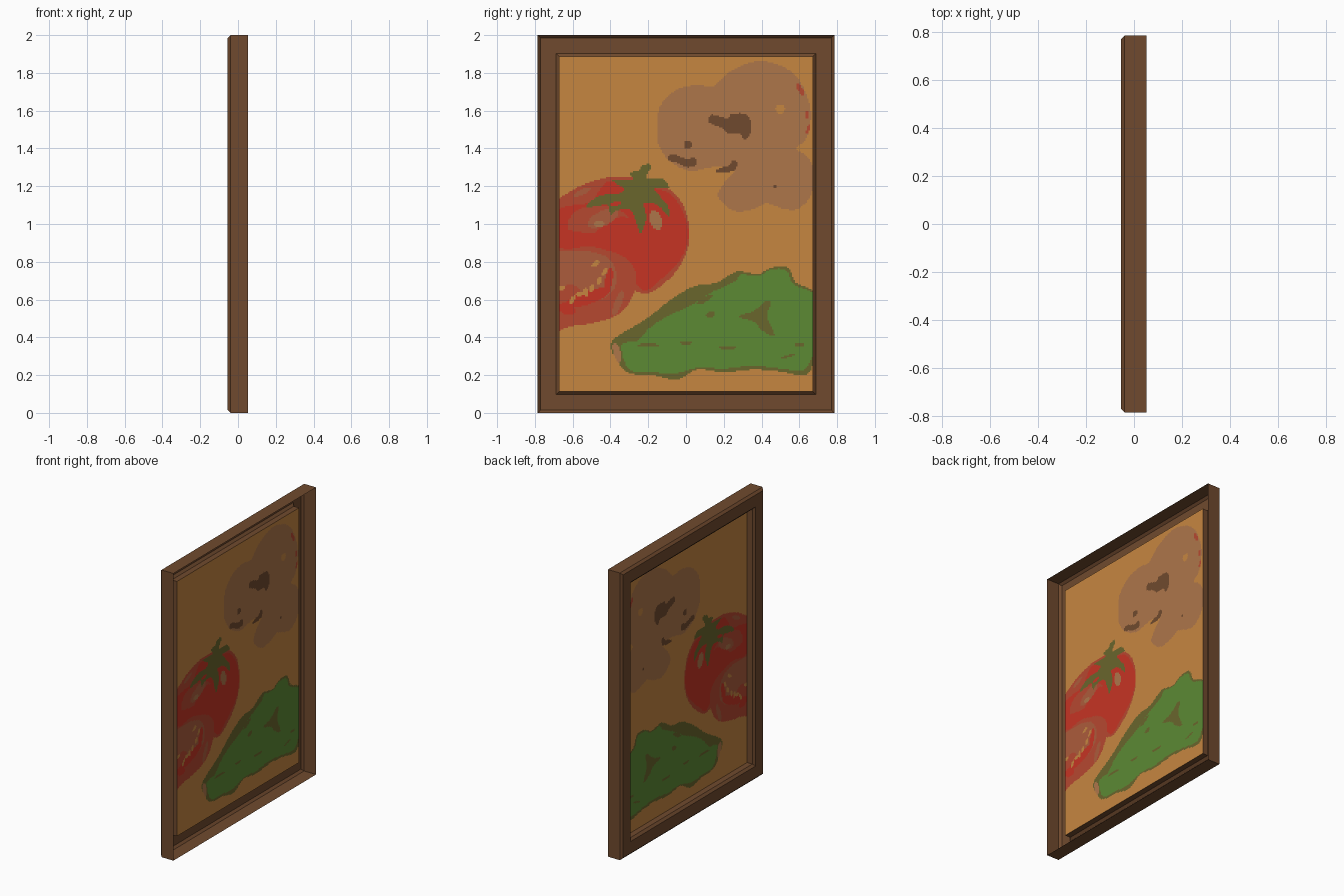
import bpy, bmesh, math

HY, H = 0.785, 2.0          # half width and height of the frame


def material(name, rgb):
    m = bpy.data.materials.new(name)
    lin = [((c / 255 + 0.055) / 1.055) ** 2.4 for c in rgb]
    m.diffuse_color = (*lin, 1)
    return m


NAMES = ["canvas_orange", "potato_tan", "wood_brown", "red", "muted_red", "flesh_pink", "olive", "green"]
RGB = [(198, 134, 64), (174, 118, 74), (112, 74, 46), (198, 52, 36),
       (182, 72, 48), (172, 92, 60), (106, 102, 44), (92, 138, 52)]
MATS = [material(n, c) for n, c in zip(NAMES, RGB)]
ORANGE, TAN, BROWN, RED, MUTED, PINK, OLIVE, GREEN = range(8)


def finish(bm, name, mats):
    me = bpy.data.meshes.new(name)
    bm.to_mesh(me)
    bm.free()
    for m in mats:
        me.materials.append(m)
    ob = bpy.data.objects.new(name, me)
    bpy.context.collection.objects.link(ob)


# Frame: open moulding profile (inset, x) swept round the rectangle
profile = [(0, 0.052), (0, -0.04), (0.015, -0.055), (0.097, -0.055), (0.113, -0.04), (0.113, 0.0)]
bm = bmesh.new()
rings = [[bm.verts.new((x, y, z)) for y, z in
          ((-HY + u, u), (HY - u, u), (HY - u, H - u), (-HY + u, H - u))] for u, x in profile]
for a, b in zip(rings, rings[1:]):
    for i in range(4):
        j = (i + 1) % 4
        bm.faces.new((a[i], b[i], b[j], a[j]))
finish(bm, "frame", [MATS[BROWN]])


# Painted shapes: (colour, box, outline), later ones cover earlier ones
shapes = []


def paint(colour, pts, smooth=True):
    out, n = [], len(pts)
    for i in range(n):
        p0, p1, p2, p3 = (pts[(i + k) % n] for k in (-1, 0, 1, 2))
        for t in ((0, 0.25, 0.5, 0.75) if smooth else (0,)):
            out.append(tuple(0.5 * (2 * b + (c - a) * t + (2 * a - 5 * b + 4 * c - d) * t * t
                                    + (3 * b - a - 3 * c + d) * t ** 3)
                             for a, b, c, d in zip(p0, p1, p2, p3)))
    ys, zs = zip(*out)
    shapes.append((colour, min(ys), max(ys), min(zs), max(zs), out))


def blob(colour, y, z, ry, rz, tilt=0):
    c, s = math.cos(math.radians(tilt)), math.sin(math.radians(tilt))
    ring = [(ry * math.cos(k * math.pi / 8), rz * math.sin(k * math.pi / 8)) for k in range(16)]
    paint(colour, [(y + c * p - s * q, z + s * p + c * q) for p, q in ring], False)


# Potatoes
paint(TAN, [(-.15, 1.5), (-.14, 1.62), (-.05, 1.71), (.06, 1.735), (.15, 1.73), (.22, 1.8), (.36, 1.86),
            (.5, 1.84), (.6, 1.76), (.66, 1.6), (.64, 1.46), (.585, 1.4), (.64, 1.36), (.675, 1.28),
            (.66, 1.15), (.59, 1.08), (.52, 1.08), (.43, 1.11), (.36, 1.08), (.25, 1.07), (.17, 1.15),
            (.21, 1.23), (.26, 1.29), (.14, 1.3), (.02, 1.28), (-.09, 1.335), (-.15, 1.43)])
paint(BROWN, [(.12, 1.54), (.14, 1.58), (.22, 1.56), (.24, 1.585), (.33, 1.575), (.34, 1.48),
              (.31, 1.45), (.28, 1.48), (.22, 1.48), (.19, 1.51)])
paint(BROWN, [(-.1, 1.34), (-.07, 1.37), (0, 1.345), (.05, 1.35), (.05, 1.31), (0, 1.3), (-.05, 1.325)])
paint(BROWN, [(.245, 1.34), (.27, 1.32), (.25, 1.28), (.16, 1.275), (.18, 1.295), (.23, 1.31)])
blob(BROWN, .01, 1.42, .022, .022)
blob(BROWN, .475, 1.2, .01, .008)
blob(ORANGE, .5, 1.61, .025, .025)
blob(MUTED, .605, 1.71, .04, .013, -60)
blob(MUTED, .64, 1.58, .025, .01, 90)
blob(MUTED, .645, 1.5, .025, .008, 75)

# Whole tomato with faded rim and highlights
paint(MUTED, [(-.7, 1.08), (-.6, 1.18), (-.48, 1.23), (-.36, 1.25), (-.2, 1.23), (-.08, 1.18), (-.01, 1.09),
              (.02, .95), (-.01, .82), (-.09, .71), (-.23, .63), (-.4, .75), (-.7, .8)])
paint(RED, [(-.69, 1.06), (-.6, 1.1), (-.5, 1.12), (-.42, 1.22), (-.25, 1.2), (-.1, 1.17), (-.02, 1.07),
            (.015, .94), (-.03, .81), (-.12, .72), (-.23, .65), (-.36, .82), (-.5, .88), (-.7, .87)])
paint(MUTED, [(-.58, 1.07), (-.45, 1.1), (-.33, 1.06), (-.27, .95), (-.33, .85), (-.42, .94), (-.62, .97)])
paint(RED, [(-.5, .93), (-.34, 1.04), (-.24, .95), (-.2, .8), (-.3, .8), (-.38, .88)])
blob(PINK, -.44, 1.03, .09, .04, 25)
blob(TAN, -.46, 1.0, .03, .015)
blob(TAN, -.16, 1.02, .03, .055, 15)
blob(PINK, -.55, 1.17, .05, .015, 25)
blob(RED, -.4, 1.18, .05, .04)

# Cut tomato slice with flesh and seeds
paint(MUTED, [(-.72, .84), (-.55, .85), (-.42, .86), (-.31, .81), (-.26, .72), (-.29, .6),
              (-.36, .52), (-.47, .48), (-.6, .46), (-.72, .46)])
paint(PINK, [(-.72, .83), (-.58, .86), (-.43, .83), (-.37, .75), (-.38, .66), (-.45, .6),
             (-.54, .63), (-.6, .68), (-.72, .67)])
blob(RED, -.52, .61, .13, .035, 20)
blob(RED, -.63, .55, .05, .03, -20)
blob(PINK, -.36, .58, .02, .07, -20)
blob(RED, -.41, .7, .02, .07, -10)
for y, z, tilt in ((-.56, .63, 10), (-.6, .6, 60), (-.5, .66, 70), (-.46, .7, 80),
                   (-.43, .75, 60), (-.53, .64, 100), (-.66, .66, 10), (-.48, .79, 30)):
    blob(ORANGE, y, z, .024, .012, tilt)

# Tomato stalk and leaves
paint(OLIVE, [(-.3, 1.27), (-.25, 1.28), (-.23, 1.31), (-.18, 1.31), (-.21, 1.24), (-.13, 1.24), (-.09, 1.19),
              (-.17, 1.19), (-.1, 1.1), (-.09, 1.04), (-.15, 1.1), (-.22, 1.11), (-.21, 1.03), (-.24, .95),
              (-.27, 1.03), (-.3, 1.08), (-.37, 1.07), (-.4, 1.05), (-.42, 1.1), (-.53, 1.09),
              (-.46, 1.15), (-.36, 1.16), (-.33, 1.19), (-.39, 1.23), (-.28, 1.23)])
blob(RED, -.37, 1.11, .03, .012, 15)

# Cucumber: olive rind, green body, marks
paint(OLIVE, [(-.4, .36), (-.34, .42), (-.22, .49), (-.08, .6), (.04, .67), (.16, .69), (.27, .75), (.38, .735),
              (.45, .77), (.54, .77), (.58, .69), (.68, .64), (.75, .5), (.68, .28), (.63, .2), (.5, .22),
              (.35, .23), (.2, .215), (.06, .23), (-.05, .175), (-.17, .2), (-.3, .21), (-.36, .27)])
paint(GREEN, [(-.34, .36), (-.26, .38), (-.18, .46), (-.08, .52), (.03, .57), (.12, .63), (.26, .7), (.29, .735),
              (.38, .725), (.45, .76), (.53, .755), (.57, .68), (.68, .63), (.75, .5), (.66, .28), (.61, .225),
              (.5, .235), (.35, .25), (.2, .235), (.06, .24), (-.05, .21), (-.17, .215), (-.3, .23)])
paint(OLIVE, [(.28, .51), (.36, .54), (.42, .59), (.45, .58), (.43, .51), (.47, .41), (.41, .43), (.36, .48)])
blob(TAN, -.365, .32, .02, .055, 15)
blob(OLIVE, .13, .52, .025, .015, 20)
blob(OLIVE, .0, .37, .03, .01)
blob(OLIVE, -.2, .36, .06, .007)
blob(OLIVE, .22, .345, .05, .007)
blob(OLIVE, .1, .6, .05, .014, 30)
blob(OLIVE, .54, .3, .035, .007, 15)
blob(OLIVE, .6, .36, .03, .007)


def colour_at(y, z):
    for colour, y0, y1, z0, z1, pts in reversed(shapes):
        if y0 <= y <= y1 and z0 <= z <= z1:
            inside = False
            for (ya, za), (yb, zb) in zip(pts, pts[1:] + pts[:1]):
                if (za > z) != (zb > z) and y < ya + (yb - ya) * (z - za) / (zb - za):
                    inside = not inside
            if inside:
                return colour
    return ORANGE


# Canvas: one fine flat sheet, each cell coloured by the shape over it
U, NY, NZ = 0.113, 168, 222
ys = [-HY + U + (2 * HY - 2 * U) * i / NY for i in range(NY + 1)]
zs = [U + (H - 2 * U) * k / NZ for k in range(NZ + 1)]
bm = bmesh.new()
grid = [[bm.verts.new((0, y, z)) for y in ys] for z in zs]
for k in range(NZ):
    for i in range(NY):
        f = bm.faces.new((grid[k][i], grid[k][i + 1], grid[k + 1][i + 1], grid[k + 1][i]))
        f.material_index = colour_at((ys[i] + ys[i + 1]) / 2, (zs[k] + zs[k + 1]) / 2)
finish(bm, "painted_canvas", MATS)
